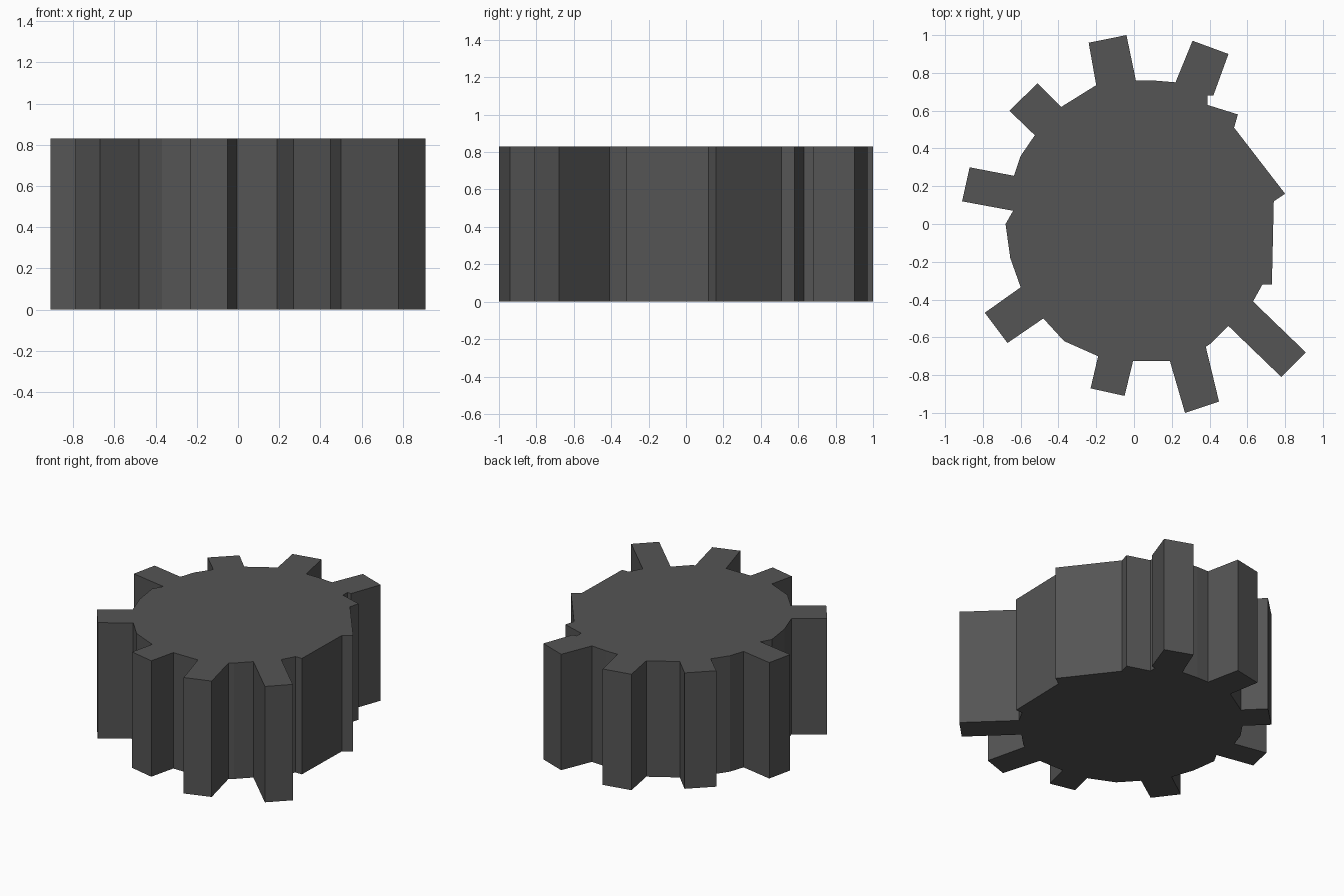
import bpy, bmesh

if "Cube" in bpy.data.objects:
    bpy.data.objects.remove(bpy.data.objects["Cube"])

HEIGHT = 0.83

# Each row: a tooth (base, two tip corners, base) followed by the hub rim up to
# the next tooth, going clockwise seen from above
sections = [
    [(.22, .75), (.31, .97), (.50, .90), (.42, .68),
     # broken side where teeth are missing
     (.39, .68), (.39, .63), (.55, .58), (.53, .51), (.80, .16),
     (.74, .12), (.73, -.32), (.68, -.32)],
    [(.63, -.41), (.91, -.68), (.78, -.81), (.50, -.54), (.41, -.63)],
    [(.38, -.65), (.45, -.94), (.27, -1.0), (.19, -.725)],
    [(-.005, -.725), (-.05, -.91), (-.23, -.87), (-.19, -.70), (-.37, -.62)],
    [(-.48, -.50), (-.67, -.63), (-.79, -.47), (-.60, -.335), (-.655, -.18), (-.68, 0)],
    [(-.64, .07), (-.91, .12), (-.87, .30), (-.635, .255), (-.60, .36)],
    [(-.525, .47), (-.66, .60), (-.51, .745), (-.385, .62)],
    [(-.20, .735), (-.24, .96), (-.04, 1.0), (.01, .76), (.10, .76)],
]

# Gear: extrude the outline into a solid prism
bm = bmesh.new()
outline = [p for section in sections for p in section]
base = bm.faces.new([bm.verts.new((x, y, 0)) for x, y in outline])
top = bmesh.ops.extrude_face_region(bm, geom=[base], use_keep_orig=True)
bmesh.ops.translate(bm, vec=(0, 0, HEIGHT),
                    verts=[v for v in top["geom"] if isinstance(v, bmesh.types.BMVert)])
caps = [f for f in bm.faces if len(f.verts) > 4]
bmesh.ops.triangulate(bm, faces=caps)
bmesh.ops.recalc_face_normals(bm, faces=bm.faces)

mesh = bpy.data.meshes.new("broken_gear")
bm.to_mesh(mesh)
bm.free()
gear = bpy.data.objects.new("broken_gear", mesh)
bpy.context.collection.objects.link(gear)

# Dark metal colour
metal = bpy.data.materials.new("dark_metal")
metal.diffuse_color = (0.09, 0.09, 0.09, 1)
metal.use_nodes = True
metal.node_tree.nodes["Principled BSDF"].inputs["Base Color"].default_value = metal.diffuse_color
mesh.materials.append(metal)
